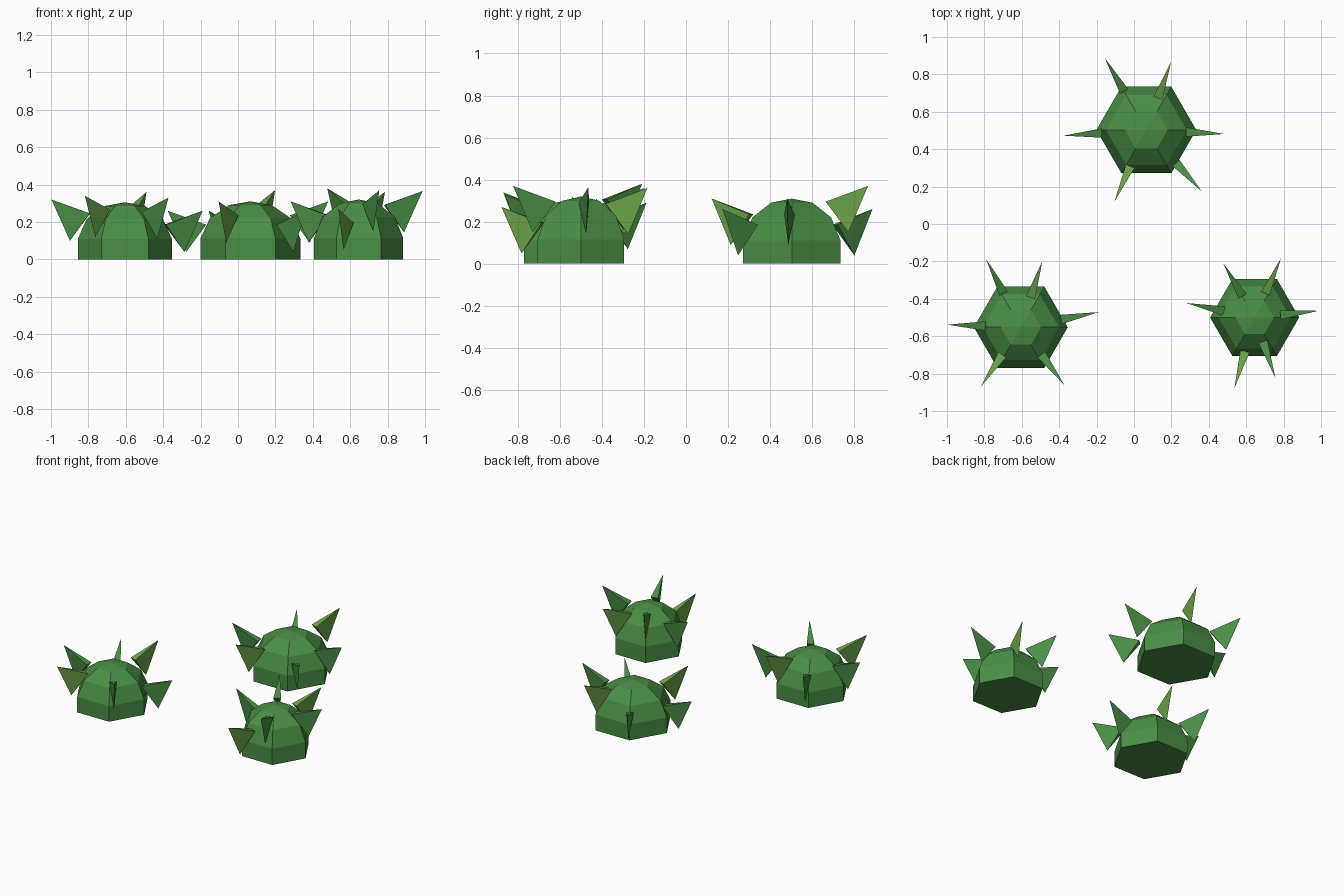
import bpy, bmesh
from math import sin, cos, radians
from mathutils import Vector

if "Cube" in bpy.data.objects:
    bpy.data.objects.remove(bpy.data.objects["Cube"], do_unlink=True)


def make_material(name, colour):
    mat = bpy.data.materials.new(name)
    mat.use_nodes = True
    mat.diffuse_color = (*colour, 1)
    mat.node_tree.nodes["Principled BSDF"].inputs["Base Color"].default_value = (*colour, 1)
    return mat


green = make_material("leaf green", (0.068, 0.27, 0.06))
lime = make_material("yellow green", (0.155, 0.38, 0.07))


def finish(bm, name, material):
    bmesh.ops.recalc_face_normals(bm, faces=bm.faces)
    mesh = bpy.data.meshes.new(name)
    bm.to_mesh(mesh)
    bm.free()
    mesh.materials.append(material)
    obj = bpy.data.objects.new(name, mesh)
    bpy.context.collection.objects.link(obj)
    return obj


def add_dome(name, centre, radius, height):
    """Six-sided dome: straight wall, two sloping rings and a low peak."""
    bm = bmesh.new()
    profile = [(1, 0), (1, 0.36), (0.81, 0.71), (0.43, 0.935)]
    rings = []
    for scale, level in profile:
        rings.append([bm.verts.new((centre[0] + radius * scale * cos(radians(60 * i)),
                                    centre[1] + radius * scale * sin(radians(60 * i)),
                                    height * level)) for i in range(6)])
    peak = bm.verts.new((*centre, height))
    bm.faces.new(rings[0])
    for i in range(6):
        j = (i + 1) % 6
        for low, high in zip(rings, rings[1:]):
            bm.faces.new((low[i], low[j], high[j], high[i]))
        bm.faces.new((rings[-1][i], rings[-1][j], peak))
    finish(bm, name, green)


def add_leaf(name, centre, angle, reach, tip_z, material):
    """Thin three-sided spike leaning outwards, its keel pointing down."""
    length, size, half_width, tilt = 0.21, 0.12, 0.025, radians(36)
    out = Vector((cos(radians(angle)), sin(radians(angle)), 0))
    up = Vector((0, 0, 1))
    side = up.cross(out)
    axis = out * cos(tilt) + up * sin(tilt)
    rise = up * cos(tilt) - out * sin(tilt)
    tip = Vector((*centre, tip_z)) + out * reach
    base = tip - axis * length
    corners = [base + rise * size / 2 + side * half_width,
               base + rise * size / 2 - side * half_width,
               base - rise * size]
    bm = bmesh.new()
    verts = [bm.verts.new(p) for p in corners]
    point = bm.verts.new(tip)
    bm.faces.new(verts)
    for i in range(3):
        bm.faces.new((verts[i], verts[(i + 1) % 3], point))
    finish(bm, name, material)


# Plants: centre, radius, height, leaf reach, then (angle, tip height) per leaf
plants = {
    "back_plant": ((0.066, 0.503), 0.267, 0.31, 0.412,
                   [(357, 0.31), (70, 0.37), (120, 0.26), (184, 0.26), (246, 0.31), (312, 0.26)]),
    "right_plant": ((-0.605, -0.552), 0.251, 0.305, 0.393,
                    [(11, 0.26), (72, 0.36), (117, 0.29), (178, 0.32), (236, 0.34), (307, 0.33)]),
    "left_plant": ((0.645, -0.5), 0.238, 0.32, 0.367,
                   [(6, 0.365), (66, 0.36), (120, 0.38), (168, 0.31), (254, 0.27), (289, 0.37)]),
}

for plant, (centre, radius, height, reach, leaves) in plants.items():
    add_dome(plant + "_dome", centre, radius, height)
    for number, (angle, tip_z) in enumerate(leaves):
        # Higher leaves sit closer in; two opposite leaves are yellower
        material = lime if number in (1, 4) else green
        add_leaf(f"{plant}_leaf_{number + 1}", centre, angle,
                 reach - 0.52 * (tip_z - 0.32), tip_z, material)
